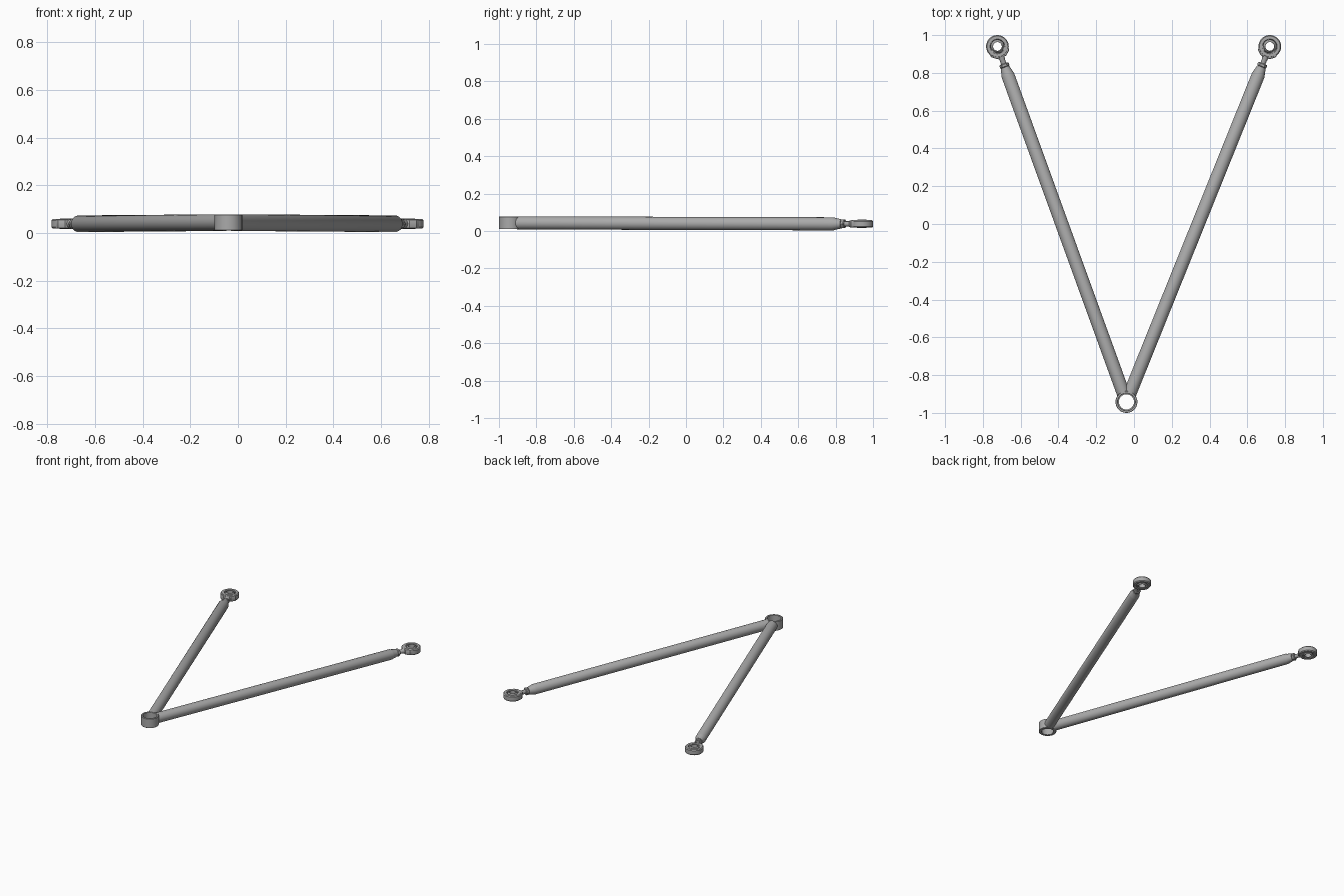
import bpy, bmesh, math
from mathutils import Matrix, Vector

cube = bpy.data.objects.get("Cube")
if cube:
    bpy.data.objects.remove(cube, do_unlink=True)

steel = bpy.data.materials.new("grey_steel")
steel.use_nodes = True
GREY = (0.4, 0.4, 0.4, 1)
steel.diffuse_color = GREY
steel.node_tree.nodes["Principled BSDF"].inputs["Base Color"].default_value = GREY


def finish(name, bm, matrix):
    bmesh.ops.recalc_face_normals(bm, faces=bm.faces)
    mesh = bpy.data.meshes.new(name)
    bm.to_mesh(mesh)
    bm.free()
    mesh.materials.append(steel)
    obj = bpy.data.objects.new(name, mesh)
    bpy.context.collection.objects.link(obj)
    obj.matrix_world = matrix
    bpy.ops.object.select_all(action='DESELECT')
    obj.select_set(True)
    bpy.context.view_layer.objects.active = obj
    bpy.ops.object.shade_smooth_by_angle(angle=math.radians(30))
    return obj


def lathe(name, profile, matrix, sides=40, closed=False):
    """Turn (radius, height) points about local z; closed makes a hollow ring."""
    bm = bmesh.new()
    rings = []
    for r, h in profile:
        rings.append([bm.verts.new((r * math.cos(a), r * math.sin(a), h))
                      for a in (2 * math.pi * i / sides for i in range(sides))])
    pairs = list(zip(rings, rings[1:]))
    if closed:
        pairs.append((rings[-1], rings[0]))
    else:
        bm.faces.new(rings[0])
        bm.faces.new(rings[-1])
    for a, b in pairs:
        for i in range(sides):
            j = (i + 1) % sides
            bm.faces.new((a[i], a[j], b[j], b[i]))
    return finish(name, bm, matrix)


def prism(name, outline, half, matrix):
    """Flat plate with bevelled rims from an outline in local xy."""
    bm = bmesh.new()
    base = bm.faces.new([bm.verts.new((x, y, -half)) for x, y in outline])
    new = bmesh.ops.extrude_face_region(bm, geom=[base])["geom"]
    bmesh.ops.translate(bm, vec=(0, 0, 2 * half),
                        verts=[g for g in new if isinstance(g, bmesh.types.BMVert)])
    rims = [e for e in bm.edges if abs(e.verts[0].co.z - e.verts[1].co.z) < 1e-5]
    bmesh.ops.bevel(bm, geom=rims, offset=0.006, segments=2, affect='EDGES', profile=0.5)
    return finish(name, bm, matrix)


# Apex ring: open bore with a narrow retaining lip at the bottom
apex = Vector((-0.04, -0.942, 0.0435))
lathe("apex_ring",
      [(0.058, -0.0315), (0.058, 0.0315), (0.056, 0.0335), (0.047, 0.0335),
       (0.045, 0.0315), (0.045, -0.022), (0.04, -0.022), (0.04, -0.0335), (0.056, -0.0335)],
      Matrix.Translation(apex), 48, True)

for side, x in (("right", -0.723), ("left", 0.719)):
    end = Vector((x, 0.94, 0.038))
    along = (end - apex).normalized()
    length = (end - apex).length
    rod = Matrix.Translation(apex) @ along.to_track_quat('Z', 'Y').to_matrix().to_4x4()

    # Long tube with a tapered tip
    tip = length - 0.117
    lathe(side + "_tube", [(0.035, 0.046), (0.035, tip - 0.045),
                           (0.033, tip - 0.04), (0.024, tip)], rod, 32)
    # Hexagonal lock nut
    lathe(side + "_lock_nut", [(0.021, tip), (0.026, tip + 0.004),
                               (0.026, tip + 0.016), (0.021, tip + 0.02)], rod, 6)
    # Threaded shank flaring into the head
    lathe(side + "_shank", [(0.014, tip - 0.01), (0.014, length - 0.076),
                            (0.019, length - 0.06), (0.019, length - 0.04)], rod, 24)

    # Rod end head: eye housing, shoulders and ball
    head = Matrix.Translation(end) @ Matrix.Rotation(math.atan2(along.y, along.x), 4, 'Z')
    lathe(side + "_eye_housing",
          [(0.06, -0.014), (0.06, 0.014), (0.055, 0.02), (0.039, 0.02),
           (0.036, 0.016), (0.036, -0.016), (0.039, -0.02), (0.055, -0.02)], head, 40, True)
    for s in (-1, 1):
        shoulder = [(0.0, 0.06), (0.0, 0.037), (-0.037, 0.012), (-0.037, -0.002),
                    (-0.062, -0.002), (-0.062, 0.026), (-0.042, 0.05)]
        prism(f"{side}_shoulder_{'a' if s < 0 else 'b'}",
              [(px, s * py) for px, py in shoulder], 0.019, head)
    ball = [(0.036 * math.cos(a), 0.03 * math.sin(a))
            for a in (math.radians(d) for d in range(-48, 49, 12))]
    lathe(side + "_ball", [(0.023, -0.022)] + ball + [(0.023, 0.022)], head, 32, True)
